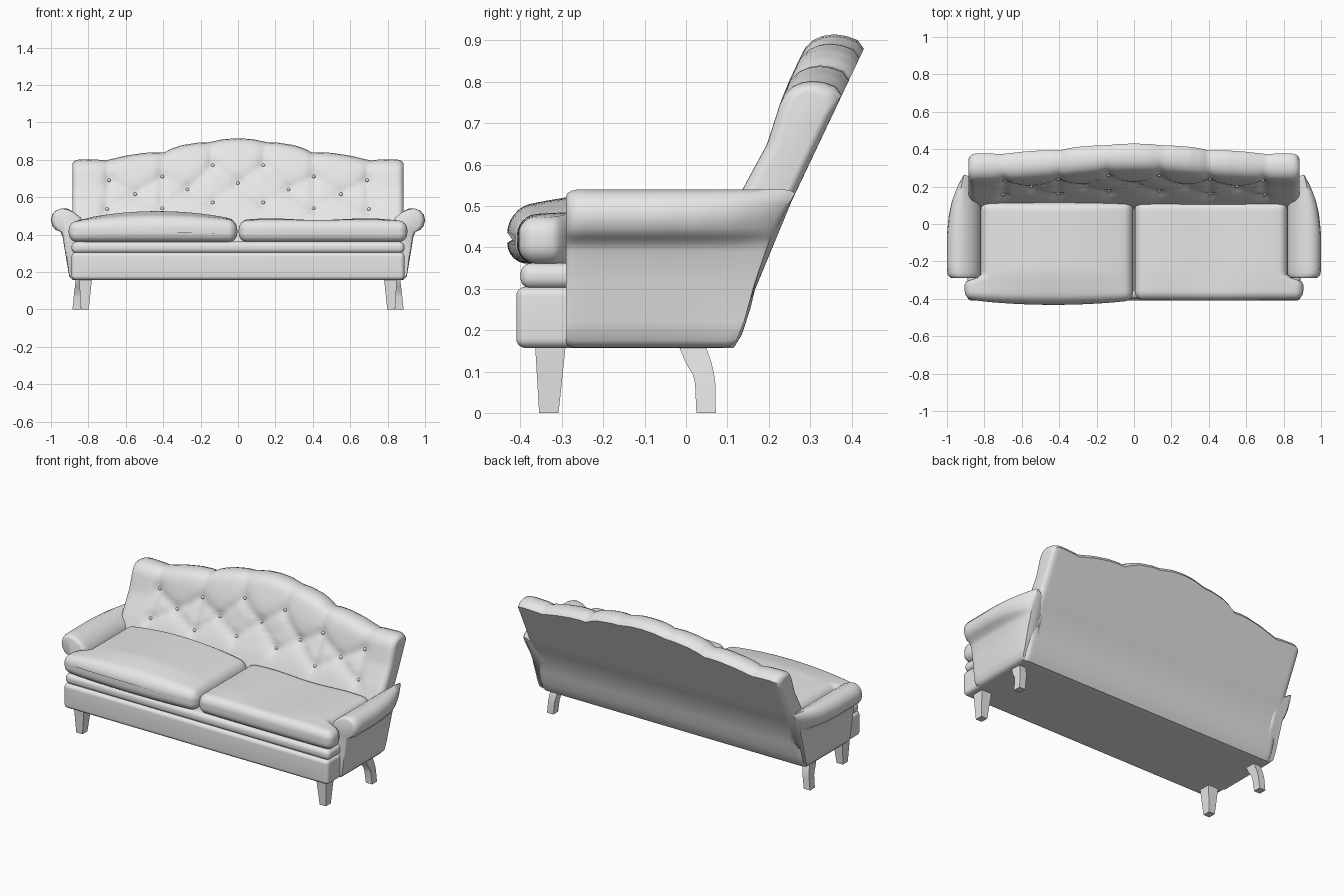
import bpy, bmesh
from math import sin, cos, pi, sqrt, exp, hypot

cube = bpy.data.objects.get("Cube")
if cube:
    bpy.data.objects.remove(cube)

grey = bpy.data.materials.new("light_grey")
grey.use_nodes = True
grey.diffuse_color = (0.8, 0.8, 0.8, 1)
grey.node_tree.nodes["Principled BSDF"].inputs["Base Color"].default_value = (0.8, 0.8, 0.8, 1)


def lerp(points, v):
    """Piecewise linear lookup in a list of (key, value)."""
    if v <= points[0][0]:
        return points[0][1]
    for (a, p), (b, q) in zip(points, points[1:]):
        if v <= b:
            return p + (q - p) * (v - a) / (b - a)
    return points[-1][1]


def finish(name, bm, angle=45):
    bmesh.ops.remove_doubles(bm, verts=bm.verts, dist=0.0002)
    bmesh.ops.recalc_face_normals(bm, faces=bm.faces)
    mesh = bpy.data.meshes.new(name)
    bm.to_mesh(mesh)
    bm.free()
    mesh.materials.append(grey)
    obj = bpy.data.objects.new(name, mesh)
    bpy.context.collection.objects.link(obj)
    bpy.ops.object.select_all(action='DESELECT')
    obj.select_set(True)
    bpy.context.view_layer.objects.active = obj
    bpy.ops.object.shade_smooth_by_angle(angle=angle * pi / 180)
    return obj


def loft(name, rings, angle=45):
    """Skin a row of closed rings and cap both ends."""
    bm = bmesh.new()
    rows = [[bm.verts.new(p) for p in ring] for ring in rings]
    n = len(rows[0])
    for a, b in zip(rows, rows[1:]):
        for i in range(n):
            j = (i + 1) % n
            bm.faces.new((a[i], a[j], b[j], b[i]))
    bm.faces.new(rows[0])
    bm.faces.new(rows[-1])
    return finish(name, bm, angle)


def rounded_section(x0, x1, z0, z1, r, n=24):
    """Rounded rectangle in x and z with extra points along top and bottom."""
    pts = []
    corners = [(x1 - r, z0 + r, -pi / 2), (x1 - r, z1 - r, 0),
               (x0 + r, z1 - r, pi / 2), (x0 + r, z0 + r, pi)]
    for k, (cx, cz, start) in enumerate(corners):
        for i in range(7):
            a = start + pi / 2 * i / 6
            pts.append((cx + r * cos(a), cz + r * sin(a)))
        if k % 2:
            xa, z = pts[-1]
            xb = x0 + r if k == 1 else x1 - r
            pts += [(xa + (xb - xa) * i / n, z) for i in range(1, n)]
    return pts


def slab(name, inner, outer, y0, y1, z0, z1, r, shape=lambda x, y, z: (x, y, z)):
    """Soft slab lofted front to back; outer(y) gives the far edge."""
    arc = [pi / 2 * i / 6 for i in range(7)]
    stations = [(y0 + r - r * cos(a), r - r * sin(a)) for a in arc]
    stations += [(y0 + r + (y1 - y0 - 2 * r) * i / 24, 0) for i in range(1, 24)]
    stations += [(y1 - r + r * cos(a), r - r * sin(a)) for a in reversed(arc)]
    rings = []
    for y, inset in stations:
        sec = rounded_section(inner + inset, outer(y) - inset, z0 + inset, z1 - inset,
                              r - inset + 0.001)
        rings.append([shape(x, y, z) for x, z in sec])
    return loft(name, rings)


# Upholstered base and the padded band above it
slab("seat_base", -0.89, lambda y: 0.89, -0.41, 0.12, 0.157, 0.305, 0.022)
slab("seat_band", -0.89, lambda y: 0.89, -0.40, 0.10, 0.30, 0.362, 0.026)


# Two T-shaped seat cushions, the right one fuller than the left
def cushion_edge(y):
    return lerp([(-0.315, 0.905), (-0.30, 0.89), (-0.285, 0.835), (-0.27, 0.82)], y)


def cushion_shape(side, crown, bulge):
    def shape(x, y, z):
        u = min(max(x / 0.86, 0), 1)
        v = min(max((y + 0.42) / 0.16, 0), 1)
        swell = sin(pi * u) ** 0.7 if 0 < u < 1 else 0
        lift = crown * swell * sqrt(v) * max(0, (z - 0.37) / 0.1)
        if side > 0:
            lift += 0.006 * sin(x * 11) * v * (z > 0.42)
        return side * x, y - bulge * swell * (1 - v), z + lift
    return shape


slab("right_cushion", 0.004, cushion_edge, -0.405, 0.12, 0.36, 0.472, 0.045,
     cushion_shape(-1, 0.052, 0.03))
slab("left_cushion", 0.004, cushion_edge, -0.405, 0.12, 0.36, 0.475, 0.045,
     cushion_shape(1, 0.008, 0.004))

# Backrest profiles: scalloped top, front slope, rear slope
TOP = [(0, .915), (.08, .91), (.14, .897), (.16, .893), (.21, .892), (.3, .878), (.36, .858),
       (.4, .836), (.43, .84), (.5, .837), (.6, .822), (.68, .803), (.71, .796), (.74, .8),
       (.83, .803), (.89, .797)]
FRONT = [(.16, .05), (.36, .08), (.45, .1), (.53, .135), (.65, .2), (.75, .232), (.8, .252), (.87, .285)]
REAR = [(.157, .115), (.18, .132), (.25, .155), (.34, .177), (.42, .208), (.5, .25), (.88, .43)]

# Button positions on one half, mirrored across the centre
half = [(.135, .77), (.405, .71), (.69, .69), (.27, .64), (.55, .615), (.135, .57), (.405, .54), (.7, .535)]
buttons = [(0, .675)] + [(s * x, z) for x, z in half for s in (-1, 1)]
notches = [(s * x, z) for x, z in ((.15, .9), (.4, .85), (.7, .81)) for s in (-1, 1)]
knots = buttons + notches
folds = [(a, b) for i, a in enumerate(knots) for b in knots[i + 1:]
         if 0.1 < hypot(a[0] - b[0], a[1] - b[1]) < 0.2
         and not (a in notches and b in notches)]


def front_y(x, z):
    """Front surface of the backrest with dimples and diagonal folds."""
    y = lerp(FRONT, z) - 0.004
    dimple = sum(0.014 * exp(-((x - bx) ** 2 + (z - bz) ** 2) / 0.0009) for bx, bz in buttons)
    crease = 0
    for (ax, az), (bx, bz) in folds:
        dx, dz = bx - ax, bz - az
        t = min(max(((x - ax) * dx + (z - az) * dz) / (dx * dx + dz * dz), 0), 1)
        d = hypot(x - ax - t * dx, z - az - t * dz)
        crease = max(crease, 0.016 * exp(-d / 0.028))
    return y + dimple + crease


def back_ring(x):
    e = min(max((abs(x) - 0.85) / 0.035, 0), 1)
    inset = 0.035 * (1 - sqrt(1 - e * e))
    h = lerp(TOP, abs(x)) - inset * 0.6
    pts = []
    for i in range(31):
        z = 0.16 + (h - 0.215) * i / 30
        pts.append((x, front_y(x, z) + inset, z))
    yf, yb = pts[-1][1], lerp(REAR, h - 0.035) - inset
    for f, drop in ((.08, .032), (.2, .014), (.35, .004), (.53, 0), (.72, .004), (.9, .014)):
        pts.append((x, yf + (yb - yf) * f, h - drop))
    for i in range(20):
        z = h - 0.035 + (0.157 - h + 0.035) * i / 19
        pts.append((x, lerp(REAR, z) - inset * 0.7, z))
    return pts


columns = [0.85 * i / 60 for i in range(-60, 61)]
ends = [0.85 + 0.035 * sin(pi / 2 * i / 6) for i in range(1, 7)]
loft("backrest", [back_ring(x) for x in [-e for e in reversed(ends)] + columns + ends], 50)

# Buttons
for bx, bz in buttons:
    bm = bmesh.new()
    bmesh.ops.create_uvsphere(bm, u_segments=12, v_segments=8, radius=0.01)
    bmesh.ops.translate(bm, verts=bm.verts, vec=(bx, front_y(bx, bz) - 0.003, bz))
    finish("back_button", bm)

# Rolled arms with flared side panels
ARM = [(.82, .18), (.84, .16), (.885, .158), (.902, .175), (.91, .22), (.925, .31), (.938, .39),
       (.95, .415), (.975, .425), (.993, .447), (1, .475), (.994, .505), (.975, .528),
       (.945, .54), (.91, .535), (.875, .518), (.84, .49), (.82, .45)]


def arm_ring(side, t, shrink):
    taper = lerp([(0, .96), (.1, 1), (.45, 1), (.65, .9), (.8, .72), (.92, .45), (1, .2)], t)
    ring = []
    for x, z in ARM:
        y = -0.29 + t * (lerp(REAR, z) + 0.285)
        if x > 0.9:
            x = 0.9 + (x - 0.9) * taper
        cx, cz = 0.9, min(max(z, 0.2), 0.48)
        ring.append((side * (cx + (x - cx) * shrink), y, cz + (z - cz) * shrink))
    return ring


for side, label in ((1, "left"), (-1, "right")):
    steps = [(0, .72), (.008, .86), (.025, .95), (.05, 1)]
    steps += [(0.05 + 0.9 * i / 16, 1) for i in range(1, 17)]
    steps += [(.98, .96), (1, .85)]
    loft(label + "_arm", [arm_ring(side, t, k) for t, k in steps], 50)


# Tapered front legs and curved, splayed back legs: (z, x0, x1, y0, y1)
def leg(name, side, levels):
    rings = [[(side * x0, y0, z), (side * x1, y0, z), (side * x1, y1, z), (side * x0, y1, z)]
             for z, x0, x1, y0, y1 in levels]
    loft(name, rings, 25)


for side, label in ((1, "left"), (-1, "right")):
    leg(label + "_front_leg", side, [(.17, .78, .85, -.365, -.29), (0, .798, .84, -.355, -.308)])
    leg(label + "_back_leg", side, [(.17, .818, .866, -.02, .045), (.155, .82, .868, -.015, .05),
                                    (.12, .827, .872, 0, .062), (.092, .832, .876, .017, .068),
                                    (.07, .835, .878, .022, .071), (0, .843, .885, .025, .072)])
